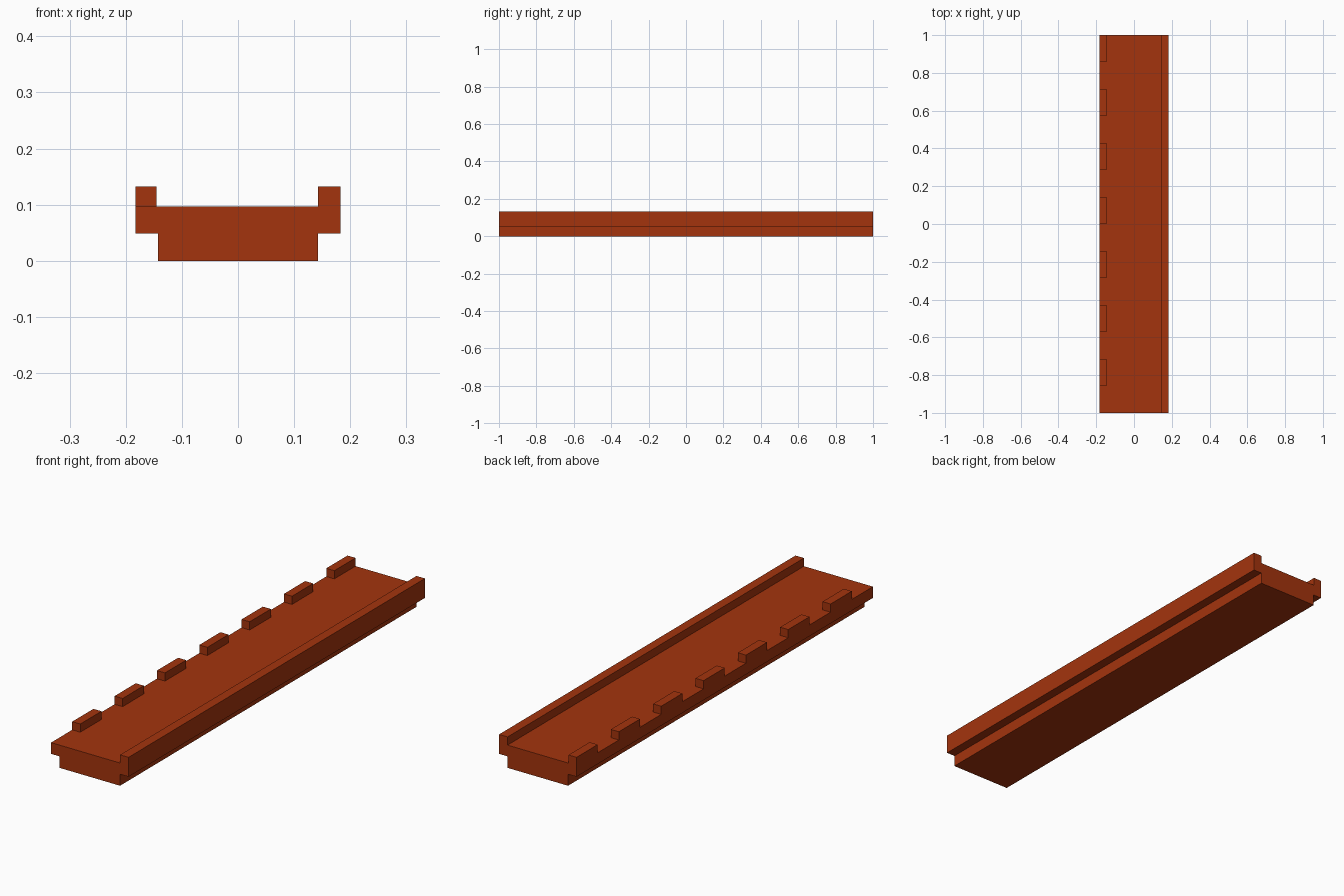
import bpy, bmesh

if "Cube" in bpy.data.objects:
    bpy.data.objects.remove(bpy.data.objects["Cube"])

IN, OUT = 0.143, 0.183            # half widths: base, deck
LEDGE, DECK, TOP = 0.049, 0.097, 0.132
COUNT = 7                         # merlons along the left edge
STEP = 2.0 / COUNT

mat = bpy.data.materials.new("brick red")
mat.diffuse_color = (0.37, 0.034, 0.004, 1)
mat.use_nodes = True
mat.node_tree.nodes["Principled BSDF"].inputs["Base Color"].default_value = mat.diffuse_color


def extrude_profile(name, profile, spans):
    """Extrude an x/z profile along y once for every (start, end) span."""
    bm = bmesh.new()
    for y0, y1 in spans:
        face = bm.faces.new([bm.verts.new((x, y0, z)) for x, z in profile])
        ext = bmesh.ops.extrude_face_region(bm, geom=[face], use_keep_orig=True)
        moved = [v for v in ext["geom"] if isinstance(v, bmesh.types.BMVert)]
        bmesh.ops.translate(bm, verts=moved, vec=(0, y1 - y0, 0))
    bmesh.ops.recalc_face_normals(bm, faces=bm.faces)
    mesh = bpy.data.meshes.new(name)
    bm.to_mesh(mesh)
    bm.free()
    mesh.materials.append(mat)
    obj = bpy.data.objects.new(name, mesh)
    bpy.context.collection.objects.link(obj)
    return obj


# Walkway: narrow base, overhanging deck and solid parapet on the right
extrude_profile("walkway", [
    (-IN, 0), (IN, 0), (IN, LEDGE), (OUT, LEDGE), (OUT, TOP), (IN, TOP),
    (IN, DECK), (-OUT, DECK), (-OUT, LEDGE), (-IN, LEDGE)], [(-1, 1)])

# Merlons: evenly spaced blocks on the left edge, last one flush with the back
spans = [(-1 + (i + 0.5) * STEP, -1 + (i + 1) * STEP) for i in range(COUNT)]
extrude_profile("merlons", [
    (-OUT, DECK), (-IN - 0.002, DECK), (-IN - 0.002, TOP), (-OUT, TOP)], spans)
